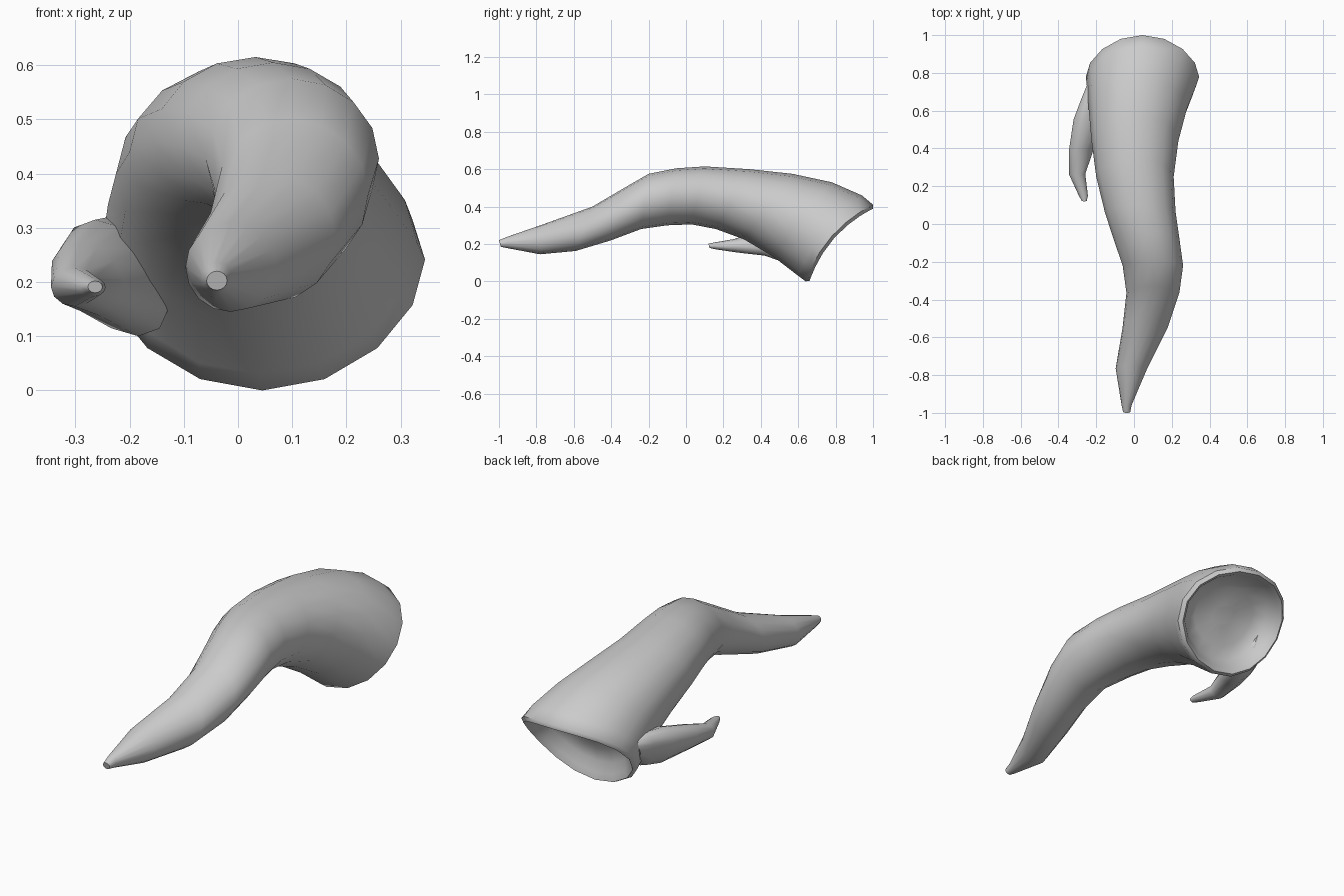
import bpy, bmesh
from math import sin, cos, pi, radians
from mathutils import Vector

if "Cube" in bpy.data.objects:
    bpy.data.objects.remove(bpy.data.objects["Cube"])


def ring_points(ring, sides):
    """Elliptical ring from top (y, z), bottom (y, z), left x, right x, side bow, lean."""
    (ty, tz), (by, bz), xl, xr, bow, lean = ring
    cx, cy, cz = (xl + xr) / 2, (ty + by) / 2, (tz + bz) / 2
    hx, hy, hz = (xr - xl) / 2, (ty - by) / 2, (tz - bz) / 2
    inward = Vector((0, -hz, hy)).normalized()
    pts = []
    for i in range(sides):
        a = 2 * pi * i / sides
        p = Vector((cx + hx * cos(a) - lean * sin(a), cy + hy * sin(a), cz + hz * sin(a)))
        pts.append(p + inward * bow * cos(a) ** 2)
    return pts


def loft(name, loops):
    """Skin a list of point loops, cap both ends, smooth except at hard rims."""
    bm = bmesh.new()
    rows = [[bm.verts.new(p) for p in loop] for loop in loops]
    n = len(loops[0])
    for a, b in zip(rows, rows[1:]):
        for i in range(n):
            j = (i + 1) % n
            bm.faces.new((a[i], a[j], b[j], b[i]))
    bm.faces.new(rows[0])
    bm.faces.new(rows[-1])
    bmesh.ops.recalc_face_normals(bm, faces=bm.faces)
    for f in bm.faces:
        f.smooth = True
    for e in bm.edges:
        e.smooth = e.calc_face_angle(0) < radians(55)
    me = bpy.data.meshes.new(name)
    bm.to_mesh(me)
    bm.free()
    ob = bpy.data.objects.new(name, me)
    bpy.context.collection.objects.link(ob)
    return ob


# Main horn: rings from the flared rim to the tip
main_rings = [
    ((1.00, .41), (.64, .00), -.255, .345, .055, 0),
    ((.94, .46), (.60, .03), -.25, .33, .045, 0),
    ((.78, .53), (.47, .13), -.24, .28, .02, 0),
    ((.57, .575), (.31, .225), -.225, .235, 0, 0),
    ((.34, .60), (.16, .28), -.20, .21, 0, 0),
    ((.10, .615), (.03, .305), -.155, .22, 0, 0),
    ((-.05, .605), (-.10, .30), -.11, .24, 0, 0),
    ((-.20, .575), (-.24, .28), -.06, .26, 0, 0),
    ((-.33, .50), (-.40, .22), -.04, .24, 0, 0),
    ((-.50, .40), (-.59, .163), -.06, .18, 0, 0),
    ((-.75, .31), (-.78, .145), -.097, .07, 0, 0),
    ((-.96, .237), (-.955, .178), -.066, -.012, 0, 0),
    ((-1.0, .22), (-.99, .185), -.058, -.02, 0, 0),
]
loops = [ring_points(r, 16) for r in main_rings]

# Rounded lip and hollow: shrunken copies of the rim pushed inward
rim = loops[0]
centre = sum(rim, Vector()) / len(rim)
inward = Vector((0, -.75, .66))
hollow = [[centre + (p - centre) * s + inward * d for p in rim]
          for s, d in ((.2, .095), (.55, .085), (.77, .055), (.86, .01), (.94, -.015))]
loft("main_horn", hollow + loops)

# Small side horn, rooted in the left flank
side_rings = [
    ((.75, .31), (.69, .17), -.25, -.17, 0, .01),
    ((.67, .32), (.62, .12), -.275, -.14, 0, .03),
    ((.56, .315), (.53, .10), -.312, -.135, 0, .04),
    ((.39, .272), (.42, .138), -.342, -.21, 0, .02),
    ((.26, .227), (.27, .155), -.345, -.258, 0, 0),
    ((.15, .208), (.15, .173), -.292, -.244, 0, 0),
    ((.12, .202), (.125, .18), -.277, -.25, 0, 0),
]
loft("side_horn", [ring_points(r, 12) for r in side_rings])
